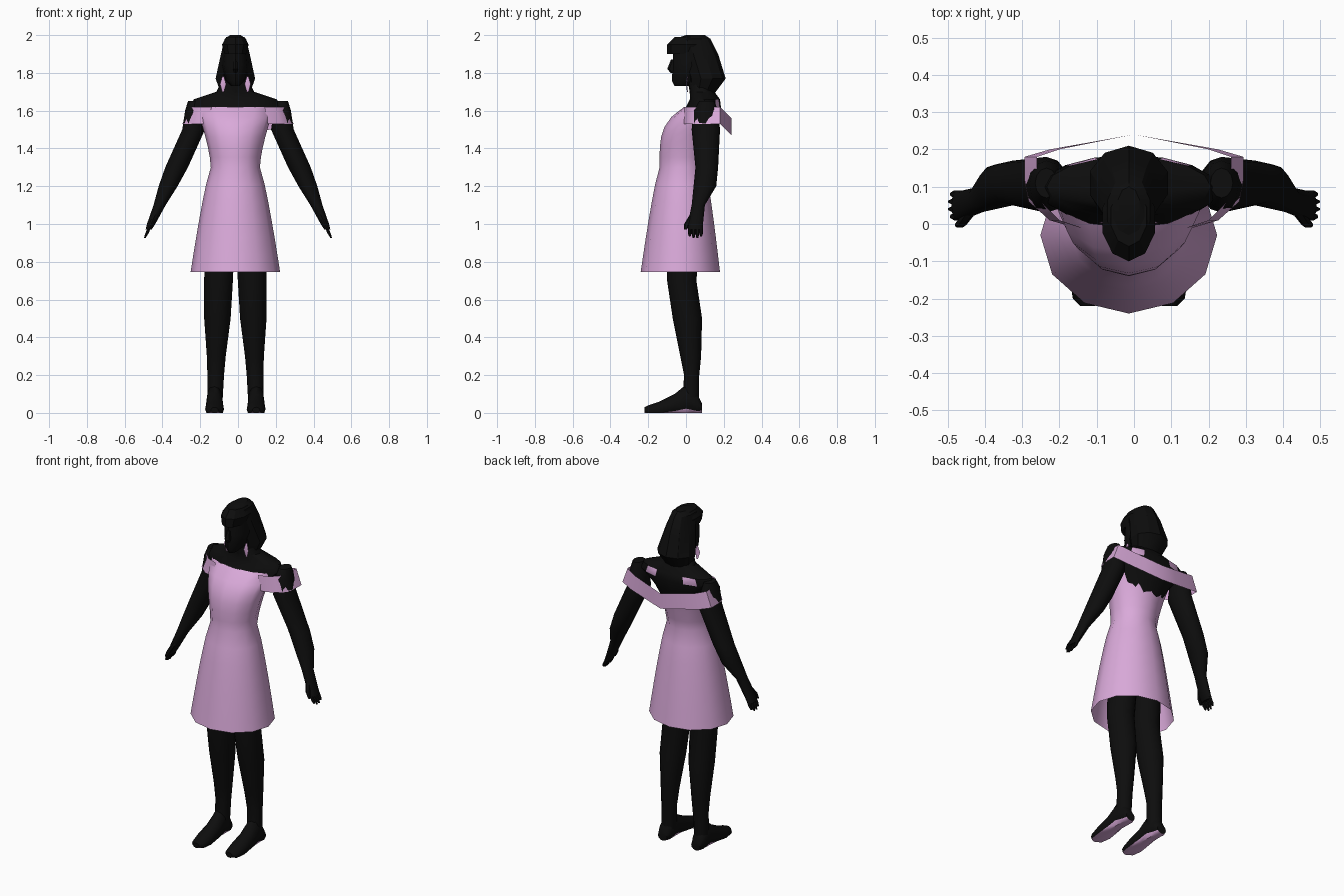
import bpy, bmesh, math

cube = bpy.data.objects.get("Cube")
if cube:
    bpy.data.objects.remove(cube)


def material(name, red, green, blue):
    mat = bpy.data.materials.new(name)
    mat.use_nodes = True
    colour = (red, green, blue, 1)
    mat.diffuse_color = colour
    shader = mat.node_tree.nodes["Principled BSDF"]
    shader.inputs["Base Color"].default_value = colour
    return mat


black = material("black", .004, .004, .004)
pink = material("pink", .7, .4, .7)
midline = -.014


def finish(name, bm, materials, rule=None, sharp=40):
    bmesh.ops.recalc_face_normals(bm, faces=bm.faces)
    bm.normal_update()
    if rule:
        for face in bm.faces:
            face.material_index = int(rule(face))
    mesh = bpy.data.meshes.new(name)
    bm.to_mesh(mesh)
    bm.free()
    for mat in materials:
        mesh.materials.append(mat)
    part = bpy.data.objects.new(name, mesh)
    bpy.context.collection.objects.link(part)
    bpy.ops.object.select_all(action="DESELECT")
    part.select_set(True)
    bpy.context.view_layer.objects.active = part
    bpy.ops.object.shade_smooth_by_angle(angle=math.radians(sharp))


def bridge(bm, rows, closed=True):
    for lower, upper in zip(rows, rows[1:]):
        pairs = list(zip(lower, upper))
        following = pairs[1:] + pairs[:1] if closed else pairs[1:]
        for (a, b), (c, d) in zip(pairs, following):
            bm.faces.new((a, c, d, b))


def on_midline(height):
    return midline


def loft(name, rings, materials, centre=on_midline, side=1, count=12,
         lengthwise=False, capped=True, rule=None, sharp=40):
    """Each ring is (position along the part, half width, low edge, high edge)."""
    bm = bmesh.new()
    rows = []
    for position, half_width, low, high in rings:
        row = []
        for step in range(count):
            turn = math.tau * step / count - math.pi / 2
            x = side * (centre(position) + half_width * math.cos(turn))
            across = (low + high) / 2 + (high - low) / 2 * math.sin(turn)
            y, z = (position, across) if lengthwise else (across, position)
            row.append(bm.verts.new((x, y, max(z, 0))))
        rows.append(row)
    bridge(bm, rows)
    if capped:
        bm.faces.new(rows[0])
        bm.faces.new(rows[-1])
    finish(name, bm, materials, rule, sharp)


# Dress: the skirt flares from waist to hem, the bodice widens to the neckline
waist, hem, neckline = 1.3, .745, 1.62


def skirt_ring(fraction):
    flare = fraction ** .8
    return (waist + (hem - waist) * fraction,
            .13 + .107 * flare, -.14 - .1 * flare, .1 + .08 * flare)


def bodice_ring(fraction):
    return (waist + (neckline - waist) * fraction,
            .13 + .08 * fraction ** 1.5, -.14 + .13 * fraction ** 4, .1 + .065 * fraction)


steps = 6
dress_rings = [skirt_ring(1 - step / steps) for step in range(steps)]
dress_rings += [bodice_ring(step / steps) for step in range(steps + 1)]
loft("dress", dress_rings, [pink], capped=False, sharp=60)

# Off-shoulder band: round both arms, sinking and flaring across the back
band_half = [(.14, -.01), (.2, .01), (.25, .06), (.26, .12), (.26, .18), (.2, .2), (.1, .22)]
band_path = band_half + [(0, .24)] + [(-x, y) for x, y in reversed(band_half)]
bm = bmesh.new()
band_rows = []
for drop, spread in ((0, 1), (.09, 1.13)):
    band_rows.append([
        bm.verts.new((x * spread, y, neckline - max(0, y - .18) - drop))
        for x, y in band_path
    ])
bridge(bm, band_rows, closed=False)
finish("shoulder_band", bm, [pink])


# Upper body and neck, with a pink patch on each shoulder blade
def shoulder_patch(face):
    spot = face.calc_center_median()
    return neckline < spot.z < 1.66 and spot.y > .14 and .1 < abs(spot.x - midline) < .18


loft("upper_body", [
    (1.4, .1, -.07, .11),
    (1.55, .17, -.04, .17),
    (neckline, .24, 0, .185),
    (1.66, .22, .02, .18),
    (1.7, .1, .02, .15),
    (1.8, .05, 0, .12),
], [black, pink], count=16, rule=shoulder_patch)

# Head and nose
loft("head", [
    (1.73, .02, -.06, .03),
    (1.76, .05, -.075, .08),
    (1.84, .07, -.07, .12),
    (1.94, .06, -.07, .12),
], [black])
loft("nose", [
    (1.8, .01, -.08, -.05),
    (1.82, .016, -.1, -.05),
    (1.87, .01, -.08, -.05),
], [black], count=6)

# Hair: long at the back, with a fringe over the brow
loft("hair", [
    (1.69, .08, .02, .15),
    (1.77, .11, .01, .21),
    (1.9, .08, -.03, .17),
    (1.98, .06, -.06, .13),
    (2, .03, 0, .1),
], [black], count=10, sharp=30)
loft("fringe", [
    (1.9, .06, -.1, .1),
    (1.95, .074, -.1, .12),
    (1.99, .05, -.06, .1),
], [black], count=10, sharp=30)


def faces_down(face):
    return face.normal.z < -.6


def arm_line(height):
    return .235 + .45 * max(0, 1.5 - height)


for side, label in ((1, "left"), (-1, "right")):

    def leg_line(height):
        return side * midline + .11 - .03 * height

    def foot_line(length):
        return side * midline + .11

    def lining_line(height):
        return side * midline + .065

    # Pink strip inside the hair beside the neck
    loft(label + "_hair_lining", [
        (1.7, .005, .005, .01),
        (1.74, .016, 0, .005),
        (1.78, .005, .005, .01),
    ], [pink], lining_line, side, count=4)

    # Leg and foot, the foot having a pink sole
    loft(label + "_leg", [
        (1, .08, -.1, .08),
        (.7, .076, -.1, .055),
        (.5, .07, -.07, .085),
        (.3, .05, -.03, .08),
        (.2, .044, -.01, .07),
        (.05, .04, -.02, .07),
    ], [black], leg_line, side)
    loft(label + "_foot", [
        (.085, .03, 0, .05),
        (.06, .04, -.02, .1),
        (0, .043, -.02, .15),
        (-.06, .046, -.02, .1),
        (-.14, .05, -.02, .06),
        (-.2, .04, -.02, .04),
        (-.22, .02, 0, .03),
    ], [black, pink], foot_line, side, lengthwise=True, rule=faces_down)

    # Arm down to the palm
    loft(label + "_arm", [
        (1.65, .03, .07, .15),
        (1.6, .045, .04, .17),
        (1.5, .06, .03, .18),
        (1.3, .06, .05, .17),
        (1.2, .05, .04, .16),
        (1.1, .032, .03, .1),
        (1, .022, .01, .09),
        (.97, .016, .01, .09),
    ], [black], arm_line, side)

    # Fingers and thumb
    for finger in range(4):
        y = .02 + .02 * finger
        tip = .92 + .01 * abs(finger - 1.5)
        loft(f"{label}_finger_{finger + 1}", [
            (1, .01, y - .01, y + .01),
            (.95, .01, y - .01, y + .01),
            (tip, .005, y - .005, y + .005),
        ], [black], arm_line, side, count=6)
    loft(label + "_thumb", [
        (1.05, .014, .02, .05),
        (1, .012, -.01, .02),
        (.97, .007, -.01, .005),
    ], [black], arm_line, side, count=6)
